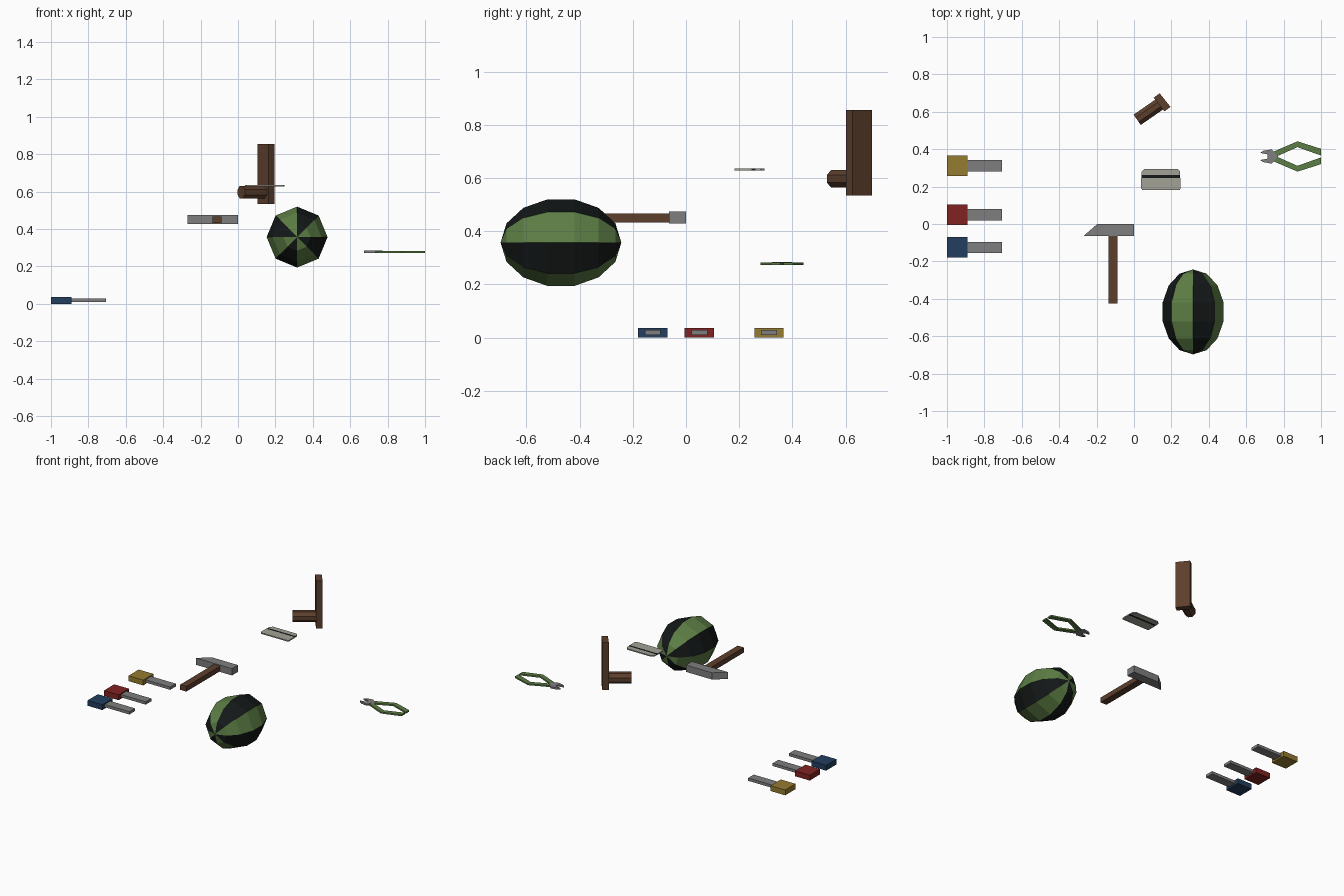
import bpy, bmesh, math
from mathutils import Matrix, Vector

if "Cube" in bpy.data.objects:
    bpy.data.objects.remove(bpy.data.objects["Cube"])


def mat(name, rgb):
    m = bpy.data.materials.new(name)
    m.diffuse_color = (*rgb, 1)
    m.use_nodes = True
    m.node_tree.nodes["Principled BSDF"].inputs["Base Color"].default_value = m.diffuse_color
    return m


STEEL = mat("steel", (0.21, 0.21, 0.21))
BROWN = mat("brown", (0.11, 0.05, 0.026))
GREEN = mat("green", (0.107, 0.205, 0.058))
BLACK = mat("black", (0.007, 0.009, 0.009))
PALE = mat("pale_metal", (0.37, 0.36, 0.31))
BLUE = mat("blue", (0.016, 0.048, 0.112))
RED = mat("red", (0.216, 0.016, 0.016))
YELLOW = mat("yellow", (0.3, 0.2, 0.03))


def finish(name, bm, *mats):
    bmesh.ops.recalc_face_normals(bm, faces=bm.faces)
    me = bpy.data.meshes.new(name)
    bm.to_mesh(me)
    bm.free()
    ob = bpy.data.objects.new(name, me)
    for m in mats:
        me.materials.append(m)
    bpy.context.collection.objects.link(ob)
    return ob


def slab(name, pts, z0, z1, m):
    """Extrude an xy outline from z0 to z1."""
    bm = bmesh.new()
    face = bm.faces.new([bm.verts.new((x, y, z0)) for x, y in pts])
    ext = bmesh.ops.extrude_face_region(bm, geom=[face])["geom"]
    verts = [v for v in ext if isinstance(v, bmesh.types.BMVert)]
    bmesh.ops.translate(bm, verts=verts, vec=(0, 0, z1 - z0))
    return finish(name, bm, m)


def box(name, x0, x1, y0, y1, z0, z1, m):
    return slab(name, [(x0, y0), (x1, y0), (x1, y1), (x0, y1)], z0, z1, m)


# three keys: coloured grip and flat steel blade
for label, y, m in (("blue", -0.125, BLUE), ("red", 0.05, RED), ("yellow", 0.312, YELLOW)):
    box(f"{label}_key_grip", -1, -0.89, y - 0.055, y + 0.055, 0, 0.036, m)
    box(f"{label}_key_blade", -0.89, -0.705, y - 0.03, y + 0.03, 0.01, 0.029, STEEL)

# hammer: wedge-ended head and wooden handle
slab("hammer_head", [(-0.27, -0.064), (0, -0.064), (0, 0), (-0.196, 0)], 0.428, 0.474, STEEL)
box("hammer_handle", -0.136, -0.089, -0.425, -0.064, 0.433, 0.467, BROWN)

# striped melon: 8-sided ellipsoid along y, alternating wedges
C = Vector((0.316, -0.47, 0.357))
bm = bmesh.new()
bmesh.ops.create_uvsphere(bm, u_segments=8, v_segments=7, radius=1)
bmesh.ops.rotate(bm, verts=bm.verts, matrix=Matrix.Rotation(math.pi / 2, 3, 'X'))
for f in bm.faces:
    c = f.calc_center_median()
    f.material_index = int(math.atan2(c.z, c.x) % math.tau // (math.pi / 4)) % 2
bmesh.ops.scale(bm, verts=bm.verts, vec=(0.167, 0.227, 0.167))
bmesh.ops.translate(bm, verts=bm.verts, vec=C)
finish("melon", bm, GREEN, BLACK)

# pliers: mirrored grips and jaws
GRIP = [(0.737, 0.022), (0.874, 0.081), (1, 0.041), (1, 0.005), (0.874, 0.05), (0.762, 0.0)]
JAW = [(0.674, 0.019), (0.69, 0.03), (0.735, 0.038), (0.772, 0.0), (0.715, 0.0), (0.712, 0.012)]
for side, s in (("upper", 1), ("lower", -1)):
    slab(f"pliers_{side}_grip", [(x, 0.361 + s * y) for x, y in GRIP], 0.273, 0.283, GREEN)
    slab(f"pliers_{side}_jaw", [(x, 0.361 + s * y) for x, y in JAW], 0.272, 0.284, STEEL)

# flat plate: wide and narrow pale halves joined by a dark strip
slab("plate_wide_half", [(0.045, 0.182), (0.244, 0.182), (0.249, 0.19), (0.249, 0.247),
                         (0.038, 0.247), (0.038, 0.19)], 0.628, 0.636, PALE)
box("plate_dark_strip", 0.04, 0.247, 0.247, 0.262, 0.628, 0.636, BLACK)
slab("plate_narrow_half", [(0.04, 0.262), (0.247, 0.262), (0.247, 0.28), (0.232, 0.295),
                           (0.056, 0.295), (0.04, 0.28)], 0.628, 0.636, PALE)

# upright wooden block with an octagonal side handle
slab("wood_block", [(0.105, 0.675), (0.163, 0.602), (0.195, 0.626), (0.137, 0.699)],
     0.535, 0.856, BROWN)
a, b = Vector((0.017, 0.557, 0.597)), Vector((0.138, 0.641, 0.597))
d = b - a
bm = bmesh.new()
bmesh.ops.create_cone(bm, cap_ends=True, segments=8, radius1=0.0363, radius2=0.0363,
                      depth=d.length)
turn = (Matrix.Translation((a + b) / 2) @ Matrix.Rotation(math.atan2(d.y, d.x), 4, 'Z')
        @ Matrix.Rotation(math.pi / 2, 4, 'Y') @ Matrix.Rotation(math.pi / 8, 4, 'Z'))
bmesh.ops.transform(bm, verts=bm.verts, matrix=turn)
finish("wood_block_handle", bm, BROWN)
